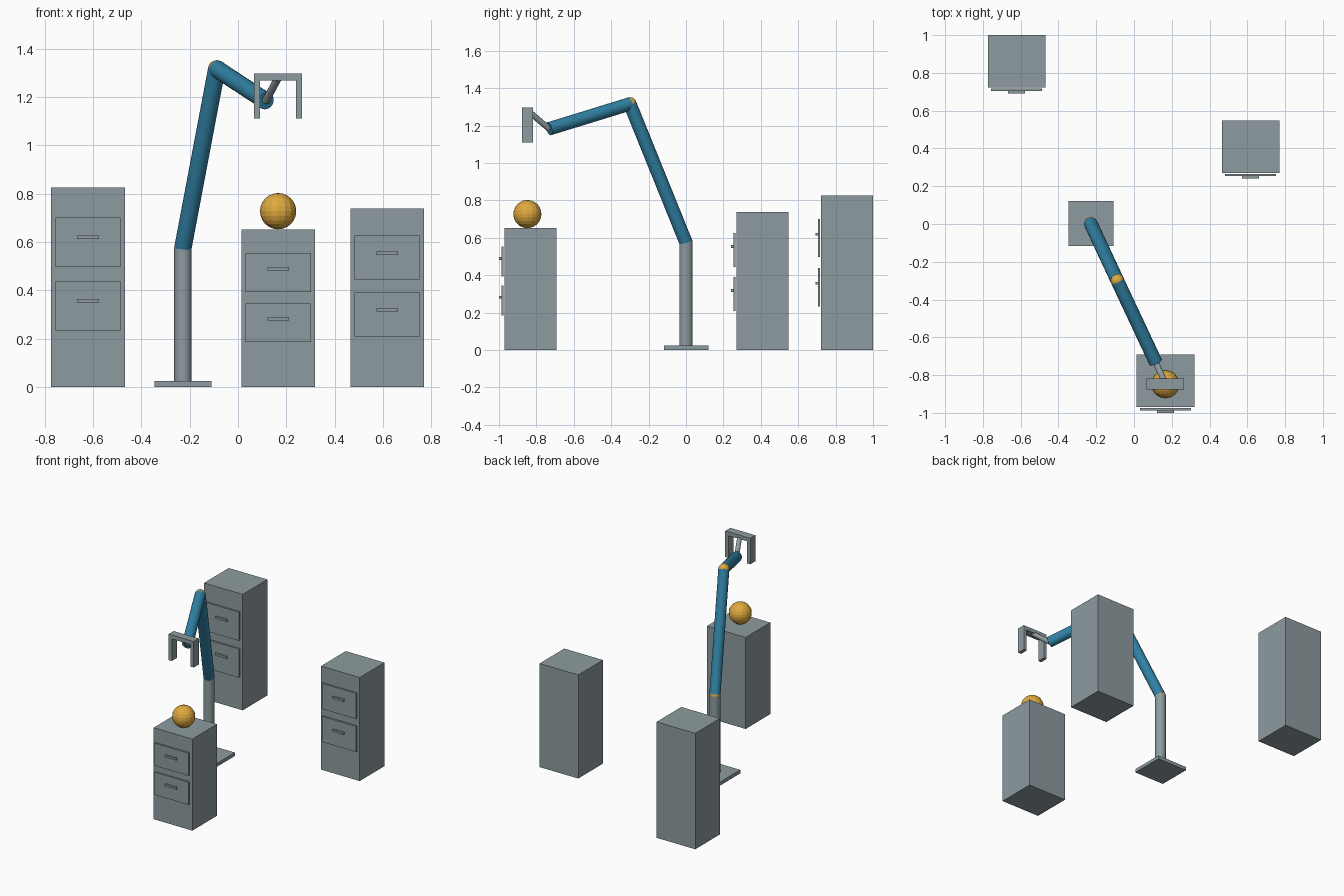
import bpy
import math
from mathutils import Vector

if "Cube" in bpy.data.objects:
    bpy.data.objects.remove(bpy.data.objects["Cube"])


def material(name, rgb):
    m = bpy.data.materials.new(name)
    m.diffuse_color = (*rgb, 1)
    m.use_nodes = True
    m.node_tree.nodes["Principled BSDF"].inputs["Base Color"].default_value = m.diffuse_color
    return m


GREY = material("slate grey", (0.27, 0.33, 0.35))
BLUE = material("arm blue", (0.03, 0.22, 0.37))
GOLD = material("amber", (0.74, 0.40, 0.05))


def finish(name, mat, smooth=False):
    o = bpy.context.object
    o.name = name
    o.data.materials.append(mat)
    if smooth:
        bpy.ops.object.shade_smooth_by_angle(angle=math.radians(40))
    return o


def box(name, mat, centre, size):
    bpy.ops.mesh.primitive_cube_add(size=1, location=centre)
    o = finish(name, mat)
    o.scale = size
    return o


def rod(name, mat, start, end, radius, sides=24):
    a, b = Vector(start), Vector(end)
    bpy.ops.mesh.primitive_cylinder_add(vertices=sides, radius=radius,
                                        depth=(b - a).length, location=(a + b) / 2)
    o = finish(name, mat, True)
    o.rotation_euler = (b - a).to_track_quat('Z', 'Y').to_euler()
    return o


def ball(name, mat, centre, radius, segments=16, rings=12):
    bpy.ops.mesh.primitive_uv_sphere_add(segments=segments, ring_count=rings,
                                         radius=radius, location=centre)
    return finish(name, mat)


# Drawer cabinets: body, two drawer fronts and their handles
def cabinet(label, x, front, height):
    box(label + "_cabinet_body", GREY, (x, front + 0.139, height / 2), (0.305, 0.278, height))
    for tier, ratio in (("lower", 0.407), ("upper", 0.725)):
        z = ratio * height
        box(f"{label}_{tier}_drawer", GREY, (x, front - 0.011, z), (0.27, 0.012, 0.247 * height))
        box(f"{label}_{tier}_handle", GREY, (x, front - 0.0235, z + 0.025 * height),
            (0.09, 0.013, 0.0145))


cabinet("left", -0.621, 0.722, 0.826)
cabinet("right", 0.618, 0.27, 0.738)
cabinet("front", 0.167, -0.97, 0.652)

# Ball resting on the front cabinet
ball("ball", GOLD, (0.166, -0.848, 0.727), 0.075)

# Arm pedestal
box("base_plate", GREY, (-0.228, 0.002, 0.0125), (0.237, 0.237, 0.025))
shoulder = (-0.228, 0.0, 0.575)
elbow = (-0.088, -0.30, 1.316)
wrist = (0.115, -0.732, 1.183)
tool = (0.165, -0.842, 1.277)
rod("column", GREY, (-0.228, 0.0, 0.025), shoulder, 0.036)

# Jointed arm
rod("upper_arm", BLUE, shoulder, elbow, 0.036)
rod("forearm", BLUE, elbow, wrist, 0.036)
rod("wrist_link", GREY, wrist, tool, 0.016, 16)
ball("shoulder_joint", GOLD, shoulder, 0.036)
ball("elbow_joint", GOLD, elbow, 0.036)

# Gripper: cross bar and two fingers
box("gripper_bar", GREY, (0.165, -0.847, 1.282), (0.198, 0.057, 0.028))
for side, name in ((-1, "left_finger"), (1, "right_finger")):
    box(name, GREY, (0.165 + side * 0.0865, -0.847, 1.19), (0.025, 0.057, 0.158))
